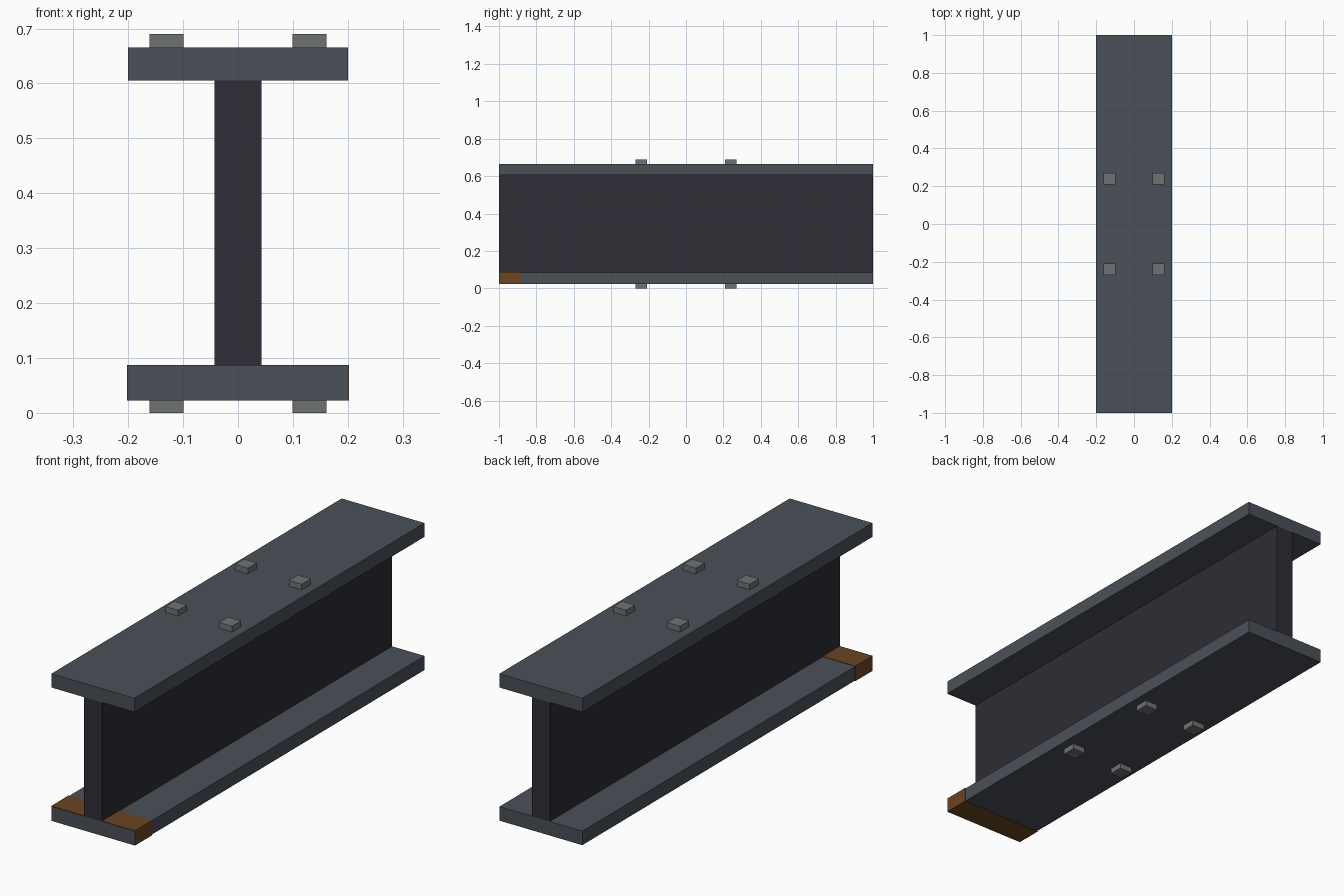
import bpy

cube = bpy.data.objects.get("Cube")
if cube:
    bpy.data.objects.remove(cube, do_unlink=True)


def material(name, rgb):
    mat = bpy.data.materials.new(name)
    mat.use_nodes = True
    colour = (*rgb, 1.0)
    mat.diffuse_color = colour
    mat.node_tree.nodes["Principled BSDF"].inputs["Base Color"].default_value = colour
    return mat


def box(name, low, high, mat):
    """Axis-aligned box between two corners."""
    centre = [(a + b) / 2 for a, b in zip(low, high)]
    bpy.ops.mesh.primitive_cube_add(size=1, location=centre)
    obj = bpy.context.object
    obj.name = name
    obj.scale = [b - a for a, b in zip(low, high)]
    bpy.ops.object.transform_apply(location=False, rotation=False, scale=True)
    obj.data.materials.append(mat)
    return obj


steel = material("flange steel", (0.069, 0.080, 0.098))
dark_steel = material("dark web steel", (0.027, 0.026, 0.036))
bolt_grey = material("bolt grey", (0.156, 0.168, 0.175))
rust = material("rust brown", (0.147, 0.058, 0.017))

# Levels of the beam section
BOTTOM, LOWER, UPPER, TOP, HEIGHT = 0.0245, 0.0855, 0.605, 0.665, 0.69
HALF_WIDTH, HALF_WEB = 0.2, 0.043

# Flanges and web
box("bottom_flange", (-HALF_WIDTH, -1, BOTTOM), (HALF_WIDTH, 1, LOWER), steel)
box("top_flange", (-HALF_WIDTH, -1, UPPER), (HALF_WIDTH, 1, TOP), steel)
box("web", (-HALF_WEB, -1, LOWER), (HALF_WEB, 1, UPPER), dark_steel)

# Rust patch wrapped around the front of the bottom flange
skin = 0.002
box("rust_patch", (-HALF_WIDTH - skin, -1 + skin, BOTTOM - skin),
    (HALF_WIDTH + skin, -0.88, LOWER + skin), rust)

# Square bolt heads above and below
half = 0.031
for level, low, high in (("top", TOP, HEIGHT), ("bottom", 0, BOTTOM)):
    for side, x in (("left", 0.13), ("right", -0.13)):
        for end, y in (("front", -0.24), ("back", 0.24)):
            box(f"{level}_bolt_{end}_{side}", (x - half, y - half, low),
                (x + half, y + half, high), bolt_grey)
